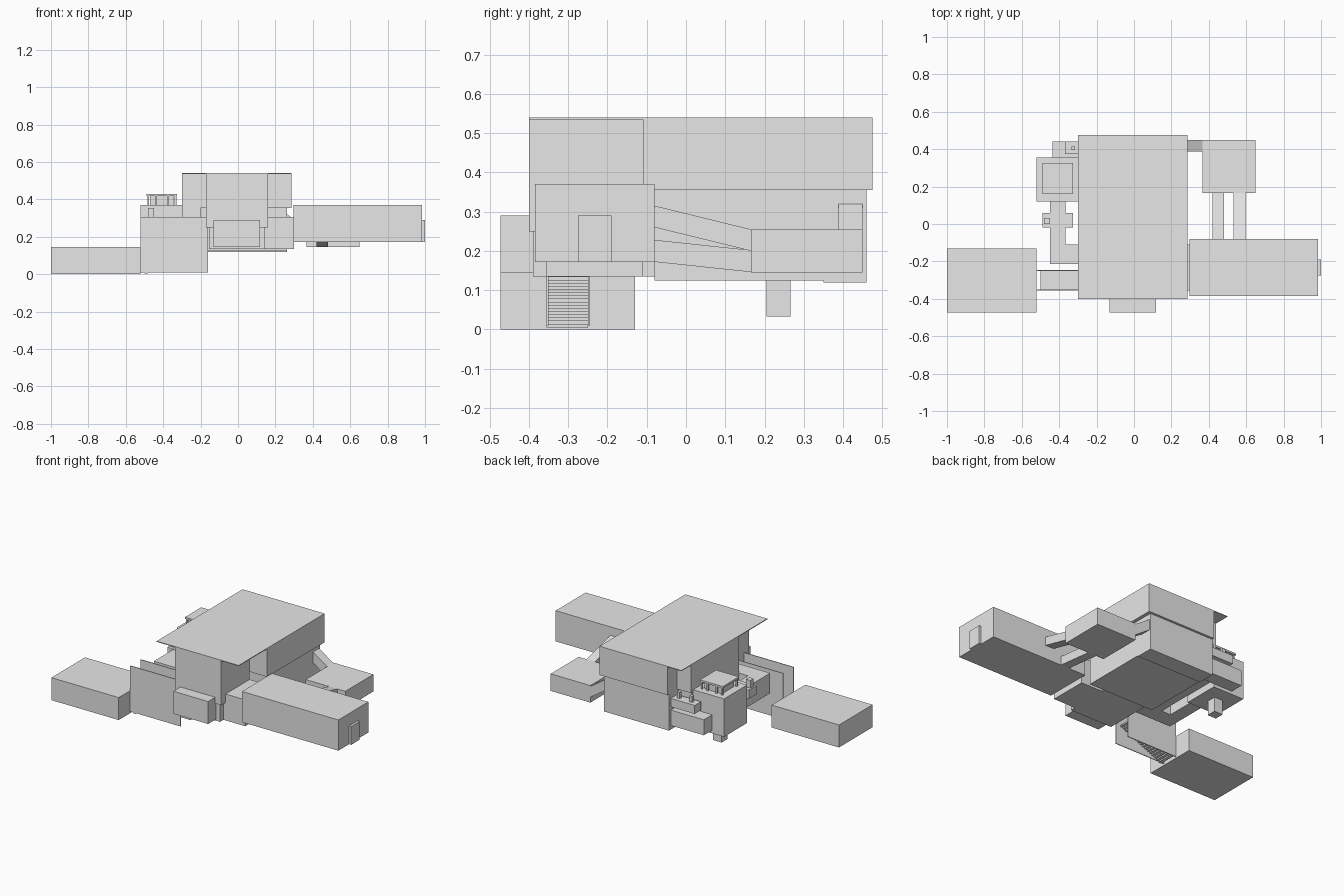
import bpy

cube = bpy.data.objects.get("Cube")
if cube:
    bpy.data.objects.remove(cube, do_unlink=True)

grey = bpy.data.materials.new("plain_grey")
grey.use_nodes = True
grey.diffuse_color = (0.8, 0.8, 0.8, 1)
grey.node_tree.nodes["Principled BSDF"].inputs["Base Color"].default_value = grey.diffuse_color


def box(name, left, right, front, back, bottom, top):
    """Build an upright box between the given limits."""
    bpy.ops.mesh.primitive_cube_add(size=1)
    obj = bpy.context.object
    obj.name = name
    obj.data.materials.append(grey)
    for vert in obj.data.vertices:
        corner = vert.co
        vert.co = (
            right if corner.x > 0 else left,
            back if corner.y > 0 else front,
            top if corner.z > 0 else bottom,
        )
    return obj


def slope(obj, axis, start, drop):
    """Lower every vertex lying beyond start on the given axis."""
    for vert in obj.data.vertices:
        if vert.co[axis] > start:
            vert.co.z -= drop


# Shared limits of the main house
west, east = -0.3, 0.285
inner_west, inner_east = -0.2, 0.263
front, back = -0.4, 0.475
rear_wall = 0.46
corner_back = 0.375
eave, ridge = 0.535, 0.54
step_height, floor = 0.355, 0.125
room_back = -0.11
wing_front, wing_back = -0.385, -0.08

# Main house: thin roof over stepped walls
box("roof", left=west, right=east, front=front, back=back, bottom=eave, top=ridge)
box("upper_hall", left=west, right=east, front=room_back, back=corner_back, bottom=step_height, top=eave)
box("upper_hall_rear", left=inner_west, right=east, front=corner_back, back=back, bottom=step_height, top=eave)
box("lower_hall", left=inner_west, right=inner_east, front=wing_back, back=rear_wall, bottom=floor, top=step_height)
box("lower_hall_side", left=west, right=inner_west, front=room_back, back=0.36, bottom=0.17, top=step_height)
box("rear_floor_lip", left=inner_west, right=inner_east, front=0.35, back=rear_wall, bottom=0.12, top=floor)

# Front room, narrower below, with a projecting bay
box("front_room", left=-0.17, right=0.16, front=front, back=room_back, bottom=0.25, top=eave)
box("front_room_base", left=-0.155, right=0.145, front=-0.39, back=wing_back, bottom=0.135, top=0.25)
box("front_bay", left=-0.13, right=0.117, front=-0.472, back=wing_front, bottom=0.145, top=0.29)

# Long wing with its connector and end door
wing_floor, wing_end = 0.172, 0.985
box("wing_connector", left=0.14, right=0.3, front=-0.355, back=room_back, bottom=0.135, top=0.305)
box("long_wing", left=0.298, right=wing_end, front=wing_front, back=wing_back, bottom=wing_floor, top=0.37)
box("wing_door", left=wing_end, right=1, front=-0.275, back=-0.19, bottom=wing_floor, top=0.29)

# Rear annex, joined by a sloped passage and two sloped beams
annex_left, annex_front, annex_back = 0.367, 0.165, 0.45
box("annex", left=annex_left, right=0.65, front=annex_front, back=annex_back, bottom=0.145, top=0.255)
passage = box("annex_passage", left=inner_east, right=annex_left, front=0.388, back=annex_back, bottom=0.25, top=0.32)
slope(passage, axis=0, start=0.3, drop=0.07)
outer_beam = box("outer_beam", left=0.533, right=0.595, front=wing_back, back=annex_front, bottom=0.26, top=0.315)
inner_beam = box("inner_beam", left=0.42, right=0.48, front=wing_back, back=annex_front, bottom=wing_floor, top=0.228)
slope(outer_beam, axis=1, start=0, drop=0.06)
slope(inner_beam, axis=1, start=0, drop=0.026)

# Low landing block and the stair enclosed between two walls
landing, stair_front, stair_back = -0.52, -0.355, -0.25
box("landing_block", left=-1, right=landing, front=-0.472, back=-0.13, bottom=0, top=0.145)
for name, y in (("stair_wall_front", stair_front), ("stair_wall_back", stair_back)):
    box(name, left=landing, right=-0.16, front=y, back=y + 0.005, bottom=0.01, top=0.305)
for i in range(17):
    x, z = -0.5 + 0.018 * i, 0.005 + 0.008 * i
    box("stair_step", left=x, right=x + 0.02, front=stair_front, back=stair_back, bottom=z, top=z + 0.008)

# Side tower with its leg and roof lantern
tower_front, tower_top, lantern_top = 0.12, 0.37, 0.43
box("side_tower", left=landing, right=west, front=tower_front, back=0.355, bottom=floor, top=tower_top)
box("tower_leg", left=-0.44, right=-0.38, front=0.205, back=0.266, bottom=0.033, top=floor)
box("lantern_core", left=-0.47, right=-0.345, front=0.18, back=0.305, bottom=tower_top, top=lantern_top - 0.01)
for x in (-0.485, -0.445, -0.38, -0.34):
    for y in (0.165, 0.31):
        box("lantern_post", left=x, right=x + 0.01, front=y, back=y + 0.01, bottom=tower_top, top=lantern_top - 0.01)
box("lantern_cap", left=-0.49, right=-0.327, front=0.16, back=0.325, bottom=lantern_top - 0.012, top=lantern_top)

# Side walkway with a balcony and small post
walk_front, walk_floor, walk_top = -0.215, 0.17, 0.3
box("walkway", left=-0.45, right=-0.365, front=walk_front, back=tower_front, bottom=walk_floor, top=walk_top)
box("walkway_link", left=-0.365, right=-0.16, front=walk_front, back=room_back, bottom=walk_floor, top=walk_top)
box("balcony", left=-0.49, right=-0.327, front=-0.02, back=0.06, bottom=0.25, top=walk_top + 0.005)
box("balcony_post", left=-0.482, right=-0.45, front=0, back=0.032, bottom=walk_top, top=step_height)

# Rear ledge and shelf beside the house
ledge_back, shelf_top = 0.44, 0.32
box("rear_ledge", left=-0.435, right=inner_west, front=0.355, back=ledge_back, bottom=0.145, top=0.245)
box("rear_shelf", left=-0.37, right=inner_west, front=corner_back, back=ledge_back, bottom=0.265, top=shelf_top)
for x in (-0.335, -0.245):
    box("shelf_post", left=x, right=x + 0.02, front=0.395, back=0.415, bottom=shelf_top, top=0.36)
